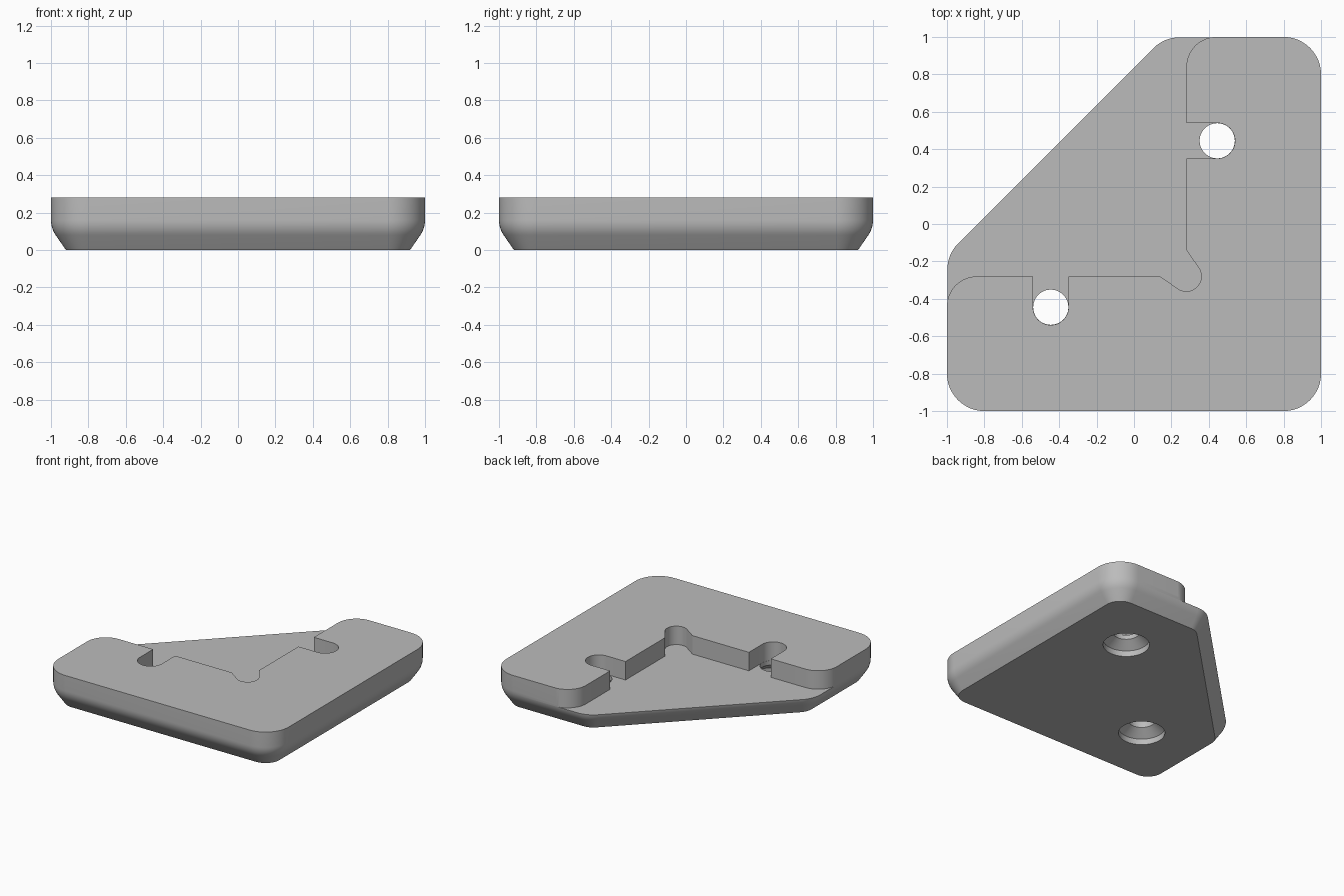
import bpy, bmesh
from math import sin, cos, radians, pi

cube = bpy.data.objects.get("Cube")
if cube:
    bpy.data.objects.remove(cube, do_unlink=True)

HEIGHT, FLOOR = 0.28, 0.135
CORNER, HOLE = 0.2, 0.095
EDGE, POS = 0.28, 0.445      # rim inner edge, screw hole position

grey = bpy.data.materials.new("plain_grey")
grey.use_nodes = True
grey.diffuse_color = (0.5, 0.5, 0.5, 1)
grey.node_tree.nodes["Principled BSDF"].inputs["Base Color"].default_value = (0.5, 0.5, 0.5, 1)


def arc(cx, cy, r, start, end, n):
    angles = [radians(start + (end - start) * i / n) for i in range(n + 1)]
    return [(cx + r * cos(a), cy + r * sin(a)) for a in angles]


def loft(name, layers):
    """Closed solid through a stack of (outline, z) layers."""
    bm = bmesh.new()
    rings = [[bm.verts.new((x, y, z)) for x, y in pts] for pts, z in layers]
    for low, high in zip(rings, rings[1:]):
        for i in range(len(low)):
            j = (i + 1) % len(low)
            bm.faces.new((low[i], low[j], high[j], high[i]))
    bm.faces.new(rings[0][::-1])
    bm.faces.new(rings[-1])
    bmesh.ops.recalc_face_normals(bm, faces=bm.faces)
    mesh = bpy.data.meshes.new(name)
    bm.to_mesh(mesh)
    bm.free()
    obj = bpy.data.objects.new(name, mesh)
    bpy.context.collection.objects.link(obj)
    mesh.materials.append(grey)
    return obj


def plate_outline(inset):
    """Square with one cut corner, all corners rounded."""
    r, c = CORNER - inset, 1 - CORNER
    return (arc(-c, -c, r, 180, 270, 12) + arc(c, -c, r, 270, 360, 12)
            + arc(c, c, r, 0, 90, 12) + arc(0.243, c, r, 90, 135, 8)
            + arc(-c, -0.243, r, 135, 180, 8))


# Plate: sloped lower edge blending into vertical sides
layers = [(plate_outline(0.08), 0)]
for i in range(7):
    a = radians(34.5) * (1 - i / 6)
    layers.append((plate_outline(0.142 * (1 - cos(a))), 0.16 - 0.142 * sin(a)))
layers.append((plate_outline(0), HEIGHT))
plate = loft("corner_plate", layers)

# Pocket: rounded arm end, slot to the hole, and corner relief, mirrored
half = [(0.426, 1.2)]
half += arc(0.44, 0.84, 0.16, 95, 180, 12)
half += [(EDGE, POS + HOLE)] + arc(POS, POS, HOLE, 90, -90, 24) + [(EDGE, POS - HOLE)]
half += [(EDGE, -0.14)] + arc(EDGE, -EDGE, 0.08, 35, -45, 12)
mirrored = [(-y, -x) for x, y in reversed(half[:-1])]
pocket = half + mirrored + [(-1.2, 1.2)]
cutters = [loft("pocket_cutter", [(pocket, FLOOR), (pocket, 0.5)])]

# Screw holes, recessed and countersunk from below
for p in (POS, -POS):
    steps = [(0.165, -0.1), (0.165, 0.045), (HOLE - 0.001, 0.1), (HOLE - 0.001, 0.2)]
    rings = [(arc(p, p, r, 0, 352.5, 47), z) for r, z in steps]
    cutters.append(loft("screw_hole_cutter", rings))

bpy.ops.object.select_all(action='DESELECT')
plate.select_set(True)
bpy.context.view_layer.objects.active = plate
for cutter in cutters:
    cutter.hide_render = True
    mod = plate.modifiers.new("cut", 'BOOLEAN')
    mod.operation, mod.solver, mod.object = 'DIFFERENCE', 'EXACT', cutter
    bpy.ops.object.modifier_apply(modifier=mod.name)
    bpy.data.objects.remove(cutter, do_unlink=True)

bpy.ops.object.shade_smooth_by_angle(angle=pi / 6)
